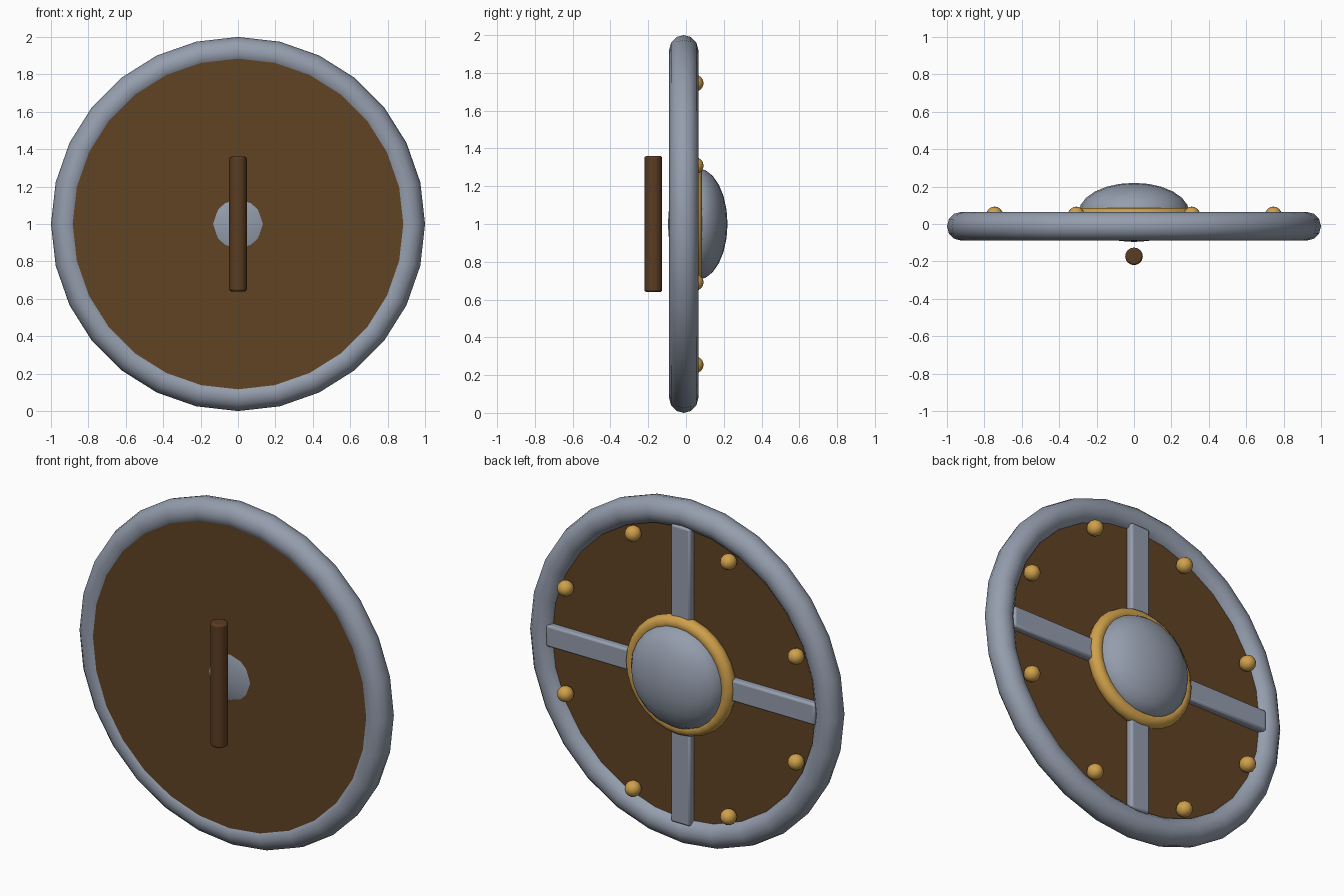
import bpy, math

cube = bpy.data.objects.get("Cube")
if cube:
    bpy.data.objects.remove(cube, do_unlink=True)

FACING = (math.pi / 2, 0, 0)  # turns a flat part upright, its axis along y


def make_material(name, rgb):
    mat = bpy.data.materials.new(name)
    mat.use_nodes = True
    mat.diffuse_color = (*rgb, 1)
    mat.node_tree.nodes["Principled BSDF"].inputs["Base Color"].default_value = (*rgb, 1)
    return mat


steel = make_material("steel grey", (0.30, 0.34, 0.42))
wood = make_material("brown wood", (0.12, 0.056, 0.017))
grip_wood = make_material("dark brown grip", (0.105, 0.045, 0.015))
brass = make_material("brass", (0.62, 0.35, 0.07))


def finish(name, mat, bevel=0):
    obj = bpy.context.object
    obj.name = name
    obj.data.materials.append(mat)
    bpy.ops.object.transform_apply(location=False, rotation=True, scale=True)
    if bevel:
        mod = obj.modifiers.new("soft edges", "BEVEL")
        mod.width = bevel
        mod.segments = 2
    bpy.ops.object.shade_smooth_by_angle(angle=math.radians(40))
    return obj


# Wooden board
bpy.ops.mesh.primitive_cylinder_add(vertices=56, radius=0.92, depth=0.094,
                                    location=(0, -0.031, 1), rotation=FACING)
finish("board", wood)

# Metal rim
bpy.ops.mesh.primitive_torus_add(major_segments=28, minor_segments=12, major_radius=0.923,
                                 minor_radius=0.077, location=(0, -0.012, 1), rotation=FACING)
finish("rim", steel)

# Domed boss, running through the board, and its brass collar
bpy.ops.mesh.primitive_uv_sphere_add(segments=24, ring_count=12, radius=1, location=(0, 0.062, 1))
bpy.context.object.scale = (0.295, 0.158, 0.295)
finish("boss", steel)
bpy.ops.mesh.primitive_torus_add(major_segments=28, minor_segments=10, major_radius=0.305,
                                 minor_radius=0.042, location=(0, 0.045, 1), rotation=FACING)
finish("boss_collar", brass)

# Four straps and eight studs around the back
for i in range(4):
    a = i * math.pi / 2
    bpy.ops.mesh.primitive_cube_add(size=1, rotation=(0, -a, 0),
                                    location=(0.585 * math.cos(a), 0.025, 1 + 0.585 * math.sin(a)))
    bpy.context.object.scale = (0.57, 0.06, 0.125)
    finish(f"strap_{i + 1}", steel, bevel=0.012)

for i in range(8):
    a = (i + 0.5) * math.pi / 4
    bpy.ops.mesh.primitive_uv_sphere_add(segments=16, ring_count=8, radius=0.045, rotation=FACING,
                                         location=(0.807 * math.cos(a), 0.048, 1 + 0.807 * math.sin(a)))
    finish(f"stud_{i + 1}", brass)

# Hand grip
bpy.ops.mesh.primitive_cylinder_add(vertices=16, radius=0.047, depth=0.72, location=(0, -0.173, 1))
finish("hand_grip", grip_wood, bevel=0.01)
